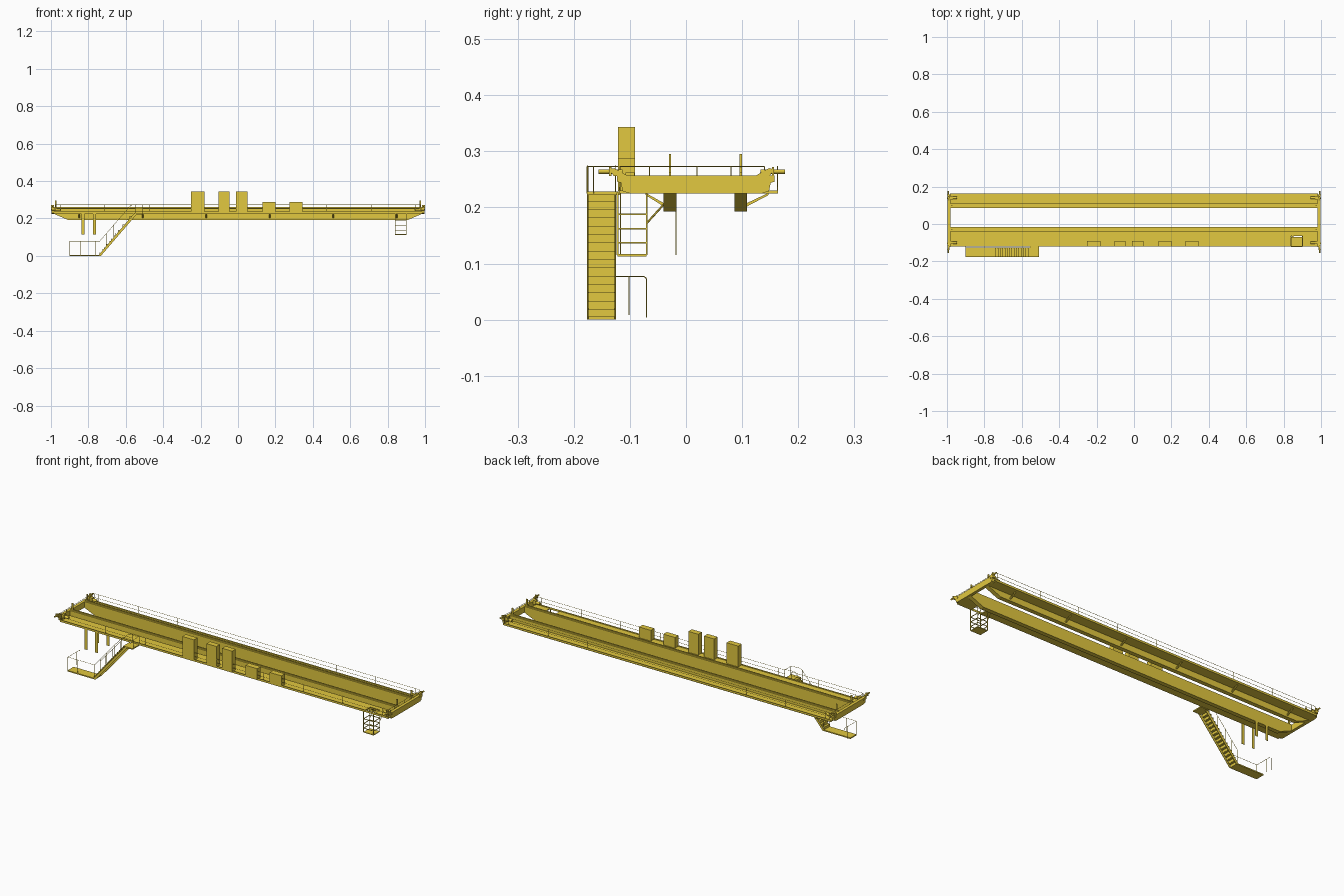
import bpy, bmesh, math
from mathutils import Vector, Matrix

if "Cube" in bpy.data.objects:
    bpy.data.objects.remove(bpy.data.objects["Cube"])

mat = bpy.data.materials.new("safety_yellow")
mat.diffuse_color = (0.76, 0.58, 0.05, 1)
mat.use_nodes = True
mat.node_tree.nodes["Principled BSDF"].inputs["Base Color"].default_value = mat.diffuse_color


def finish(name, bm):
    bmesh.ops.recalc_face_normals(bm, faces=bm.faces)
    me = bpy.data.meshes.new(name)
    bm.to_mesh(me)
    bm.free()
    me.materials.append(mat)
    ob = bpy.data.objects.new(name, me)
    bpy.context.collection.objects.link(ob)
    return ob


def add_box(bm, x, y, z):
    c = [(a + b) / 2 for a, b in (x, y, z)]
    s = [abs(b - a) for a, b in (x, y, z)]
    bmesh.ops.create_cube(bm, size=1, matrix=Matrix.Translation(c) @ Matrix.Diagonal((*s, 1)))


def add_rod(bm, a, b, r=0.0009, sides=6):
    a, b = Vector(a), Vector(b)
    d = b - a
    m = Matrix.Translation((a + b) / 2) @ d.to_track_quat('Z', 'Y').to_matrix().to_4x4()
    bmesh.ops.create_cone(bm, cap_ends=True, segments=sides, radius1=r, radius2=r, depth=d.length, matrix=m)


def add_path(bm, pts, r=0.0009):
    for a, b in zip(pts, pts[1:]):
        add_rod(bm, a, b, r)


def add_prism(bm, pts, axis, lo, hi):
    # axis 'x': points are (y, z); axis 'y': points are (x, z)
    f = (lambda p, t: (t, *p)) if axis == 'x' else (lambda p, t: (p[0], t, p[1]))
    face = bm.faces.new([bm.verts.new(f(p, lo)) for p in pts])
    r = bmesh.ops.extrude_face_region(bm, geom=[face])
    vs = [g for g in r['geom'] if isinstance(g, bmesh.types.BMVert)]
    bmesh.ops.translate(bm, verts=vs, vec=Vector(f((0, 0), hi - lo)))


def boxes(name, *items):
    bm = bmesh.new()
    for it in items:
        add_box(bm, *it)
    return finish(name, bm)


# Main girders with tapered ends, trolley rails and rail end stops
girder = [(-.985, .257), (-.985, .225), (-.91, .193), (.91, .193), (.985, .225), (.985, .257)]
for side, y in (("front", -.0285), ("rear", .0975)):
    bm = bmesh.new()
    add_prism(bm, girder, 'y', y - .0115, y + .0115)
    finish(side + "_girder", bm)
    boxes(side + "_trolley_rail", ((-.985, .985), (y - .002, y + .002), (.257, .262)))
    boxes(side + "_rail_stops", *[((s * .97, s * .978), (y - .002, y + .002), (.257, .295)) for s in (-1, 1)])

# Walkways: the front one leaves a hatch opening over the cage
boxes("front_walkway", ((-.985, .84), (-.118, -.04), (.225, .23)),
      ((.84, .90), (-.065, -.04), (.225, .23)), ((.90, .985), (-.118, -.04), (.225, .23)))
boxes("rear_walkway", ((-.985, .985), (.109, .163), (.225, .23)))
boxes("toe_boards", ((-.985, .985), (-.119, -.1175), (.225, .236)),
      ((-.985, .985), (.1625, .164), (.225, .236)))

# Diagonal walkway brackets
bm = bmesh.new()
for x in (-.85, -.51, -.17, .17, .51, .85):
    for y0, y1 in ((-.04, -.072), (.109, .147)):
        add_prism(bm, [(y0, .208), (y0, .202), (y1, .222), (y1, .226)], 'x', x - .004, x + .004)
finish("walkway_brackets", bm)

# End trucks with wheels, buffers and drive motors
truck = [(-.123, .257), (-.123, .246), (-.116, .244), (-.113, .229), (-.100, .225),
         (.135, .225), (.148, .229), (.151, .244), (.158, .246), (.158, .257)]
for side, s in (("left", -1), ("right", 1)):
    bm = bmesh.new()
    add_prism(bm, truck, 'x', s * .982, s * .998)
    finish(side + "_end_truck", bm)
    bm = bmesh.new()
    for y in (-.103, .138):
        add_rod(bm, (s * .98, y, .249), (s * 1.0, y, .249), .005, 16)
    finish(side + "_wheel_hubs", bm)
    bm = bmesh.new()
    for y, d in ((-.125, -1), (.145, 1)):
        add_rod(bm, (s * .992, y - d * .012, .264), (s * .992, y + d * .031, .264), .004, 12)
        add_prism(bm, [(y - d * .022, .256), (y + d * .004, .256), (y + d * .012, .268), (y + d * .003, .270)],
                  'x', s * .987, s * .997)
        add_box(bm, (s * .985, s * .999), (y + d * .008, y + d * .012), (.256, .272))
    finish(side + "_buffers", bm)
    bm = bmesh.new()
    for y in (-.1, .14):
        add_rod(bm, (s * .945, y, .25), (s * .972, y, .25), .007, 12)
        add_box(bm, (s * .968, s * .984), (y - .008, y + .008), (.24, .262))
    finish(side + "_drive_motors", bm)

# Safety railings along both walkways and over the end trucks
TOP, MID = .273, .252
bm = bmesh.new()
posts = [-.95 + i * 1.9 / 8 for i in range(9)]
for y, spans in ((-.118, ((-.975, -.55), (-.51, .975))), (.163, ((-.975, .975),))):
    for a, b in spans:
        for z in (TOP, MID):
            add_rod(bm, (a, y, z), (b, y, z))
        for x in [a, b] + [p for p in posts if a < p < b]:
            add_rod(bm, (x, y, .228), (x, y, TOP))
finish("walkway_railings", bm)
bm = bmesh.new()
for s in (-1, 1):
    add_rod(bm, (s * .984, -.118, TOP), (s * .984, .14, TOP))
    for y in (-.118, -.065, .02, .08, .14):
        add_rod(bm, (s * .984, y, .255), (s * .984, y, TOP))
finish("end_railings", bm)

# Electrical cabinets: tall ones and low ones
for i, (a, b, h) in enumerate(((-.25, -.18, .343), (-.105, -.045, .343), (-.01, .05, .343),
                               (.13, .20, .288), (.275, .345, .288))):
    boxes(f"cabinet_{i + 1}", ((a, b), (-.121, -.091), (.229, h)))

# Hanging guide plates
boxes("hanging_plates", *[((x - .008, x + .008), (y - .001, y + .001), (.115, .228))
                          for x in (-.83, -.767) for y in (-.117, -.018)])

# Access stairs with lower and upper landings
Y0, Y1 = -.176, -.125
boxes("lower_landing", ((-.90, -.735), (Y0, Y1), (0, .006)))
boxes("upper_landing", ((-.555, -.51), (Y0, -.117), (.222, .228)))
N = 15
run, rise = .185 / N, .223 / N
bm = bmesh.new()
for i in range(N):
    x, z = -.74 + i * run, .004 + i * rise
    add_box(bm, (x, x + .0015), (Y0, Y1), (z, z + rise))
    add_box(bm, (x, x + run), (Y0, Y1), (z + rise - .0015, z + rise))
finish("stair_steps", bm)
bm = bmesh.new()
for y in (Y0, Y1 - .002):
    add_prism(bm, [(-.742, .008), (-.742, .0), (-.733, .0), (-.542, .222), (-.542, .228), (-.555, .228)],
              'y', y, y + .002)
finish("stair_stringers", bm)

# Stair railings
bm = bmesh.new()
for y in (Y0 + .001, Y1 - .001):
    end = [(-.575, y, .268), (-.56, y, .275), (-.51, y, .272)]
    low = [(-.90, y, .078)] if y < -.15 else []
    add_path(bm, low + [(-.74, y, .078)] + end)
    for x in (-.74, -.705, -.665, -.62, -.575):
        z = .004 + (x + .74) * rise / run
        add_rod(bm, (x, y, z), (x, y, .078 + (x + .74) / .165 * .19))
for x in (-.90, -.84, -.76):
    add_rod(bm, (x, Y0 + .001, .004), (x, Y0 + .001, .078))
add_path(bm, [(-.51, -.118, .273), (-.51, Y0, .273), (-.51, Y0, .225)])
add_rod(bm, (-.51, -.165, .225), (-.51, -.165, .273))
add_rod(bm, (-.55, Y0 + .001, .225), (-.55, Y0 + .001, .274))
# swing gate at the foot of the stairs
add_path(bm, [(-.90, Y0, .077), (-.90, -.075, .077), (-.90, -.071, .074), (-.90, -.07, .068), (-.90, -.07, .004)])
add_rod(bm, (-.90, -.102, .008), (-.90, -.102, .077))
finish("stair_railings", bm)

# Hanging access cage below the hatch
X, Y = (.84, .90), (-.122, -.07)
bm = bmesh.new()
add_box(bm, (X[0], X[1]), Y, (.113, .117))
for x in X:
    for y in Y:
        add_box(bm, (x - .0015, x + .0015), (y - .0015, y + .0015), (.115, .227))
for z in (.137, .162, .188):
    for x in X:
        add_box(bm, (x - .0012, x + .0012), Y, (z - .0015, z + .0015))
    for y in Y:
        add_box(bm, X, (y - .0012, y + .0012), (z - .0015, z + .0015))
for x in X:
    add_rod(bm, (x, -.07, .172), (x, -.04, .205), .0018)
finish("access_cage", bm)
